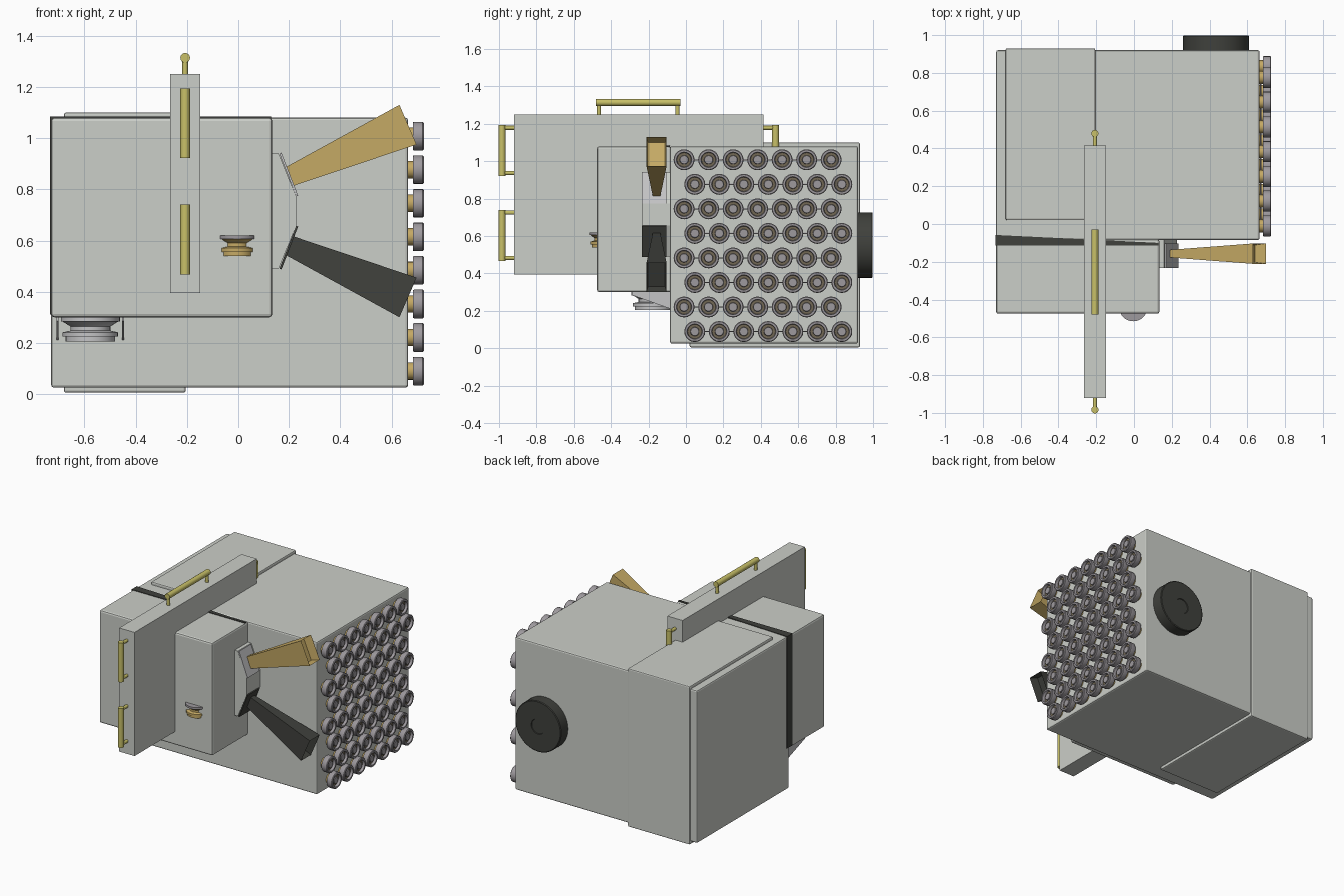
import bpy, bmesh, math
from mathutils import Matrix, Vector

old = bpy.data.objects.get("Cube")
if old:
    bpy.data.objects.remove(old, do_unlink=True)


def material(name, r, g, b):
    m = bpy.data.materials.new(name)
    m.use_nodes = True
    m.diffuse_color = (r, g, b, 1)
    m.node_tree.nodes["Principled BSDF"].inputs["Base Color"].default_value = (r, g, b, 1)
    return m


GREY = material("pale grey", .60, .62, .58)
STEEL = material("steel grey", .34, .32, .34)
SILVER = material("silver", .55, .55, .56)
DARK = material("charcoal", .05, .052, .045)
GOLD = material("gold", .56, .40, .13)
YELLOW = material("brass yellow", .58, .53, .14)
BROWN = material("dull bronze", .17, .14, .09)


def finish(name, bm, mats, smooth=False):
    bmesh.ops.recalc_face_normals(bm, faces=bm.faces)
    me = bpy.data.meshes.new(name)
    bm.to_mesh(me)
    bm.free()
    ob = bpy.data.objects.new(name, me)
    bpy.context.collection.objects.link(ob)
    for m in mats:
        me.materials.append(m)
    if smooth:
        bpy.ops.object.select_all(action='DESELECT')
        ob.select_set(True)
        bpy.context.view_layer.objects.active = ob
        bpy.ops.object.shade_smooth_by_angle(angle=math.radians(35))
    return ob


def box(name, lo, hi, mat, bevel=0):
    lo, hi = Vector(lo), Vector(hi)
    bm = bmesh.new()
    bmesh.ops.create_cube(bm, size=1)
    for v in bm.verts:
        v.co = Vector((v.co[i] * (hi - lo)[i] + (lo + hi)[i] / 2 for i in range(3)))
    ob = finish(name, bm, [mat])
    if bevel:
        mod = ob.modifiers.new("bevel", 'BEVEL')
        mod.width, mod.segments = bevel, 2
    return ob


def prism(name, points, offset, mats):
    """Extrude a flat outline along an offset."""
    bm = bmesh.new()
    face = bm.faces.new([bm.verts.new(p) for p in points])
    new = bmesh.ops.extrude_face_region(bm, geom=[face])["geom"]
    bmesh.ops.translate(bm, vec=offset, verts=[g for g in new if isinstance(g, bmesh.types.BMVert)])
    return finish(name, bm, mats)


def lathe(bm, profile, matrix, sides, slots=None):
    """Revolve (radius, height) pairs around z and place with a matrix."""
    rings = [[bm.verts.new(matrix @ Vector((r * math.cos(a), r * math.sin(a), h)))
              for a in (2 * math.pi * k / sides for k in range(sides))] for r, h in profile]
    for i, (a, b) in enumerate(zip(rings, rings[1:])):
        for k in range(sides):
            n = (k + 1) % sides
            bm.faces.new((a[k], a[n], b[n], b[k])).material_index = slots[i] if slots else 0
    bm.faces.new(rings[0][::-1])
    bm.faces.new(rings[-1]).material_index = slots[-1] if slots else 0


# Main cabinet, wrap-around cover and front housing
box("main_body", (-.73, -.085, .025), (.665, .92, 1.08), GREY, .01)
box("wrap_cover", (-.68, .02, .005), (-.205, .93, 1.1), GREY, .008)
box("front_housing", (-.73, -.475, .3), (.135, -.08, 1.08), GREY, .012)

# Dark tapering seal between the housing and the cabinet
prism("seal", [(-.734, -.115, .31), (-.734, -.058, .31), (.13, -.1, .31), (.13, -.115, .31)],
      (0, 0, .774), [DARK])

# Upright slab with four handles
box("slab", (-.265, -.92, .395), (-.148, .415, 1.25), GREY)


def handle(name, start, end, out):
    start, end, out = Vector(start), Vector(end), Vector(out)
    along = (end - start).normalized()
    bm = bmesh.new()

    def rod(p, q, r):
        m = Matrix.Translation(p) @ (q - p).to_track_quat('Z', 'Y').to_matrix().to_4x4()
        lathe(bm, [(r, 0), (r, (q - p).length)], m, 16)
    rod(start + out, end + out, .019)
    for p in (start + along * .015, end - along * .015):
        rod(p, p + out, .011)
    finish(name, bm, [YELLOW], True)


handle("top_handle", (-.207, -.48, 1.25), (-.207, -.03, 1.25), (0, 0, .064))
for label, y, out in (("front", -.92, -.064), ("back", .415, .064)):
    for level, z in (("upper", .922), ("lower", .468)):
        handle(f"{label}_{level}_handle", (-.207, y, z), (-.207, y, z + .272), (0, out, 0))

# Round wheel on the back
bm = bmesh.new()
lathe(bm, [(.175, 0), (.175, .076), (.17, .08), (.052, .08), (.05, .075)],
      Matrix.Translation((.435, .918, .552)) @ Matrix.Rotation(-math.pi / 2, 4, 'X'), 48)
finish("back_wheel", bm, [DARK], True)

# Spool knob on the housing and larger spool below it
SPOOL = [(.9, 0), (.9, .2), (1, .2), (1, .38), (.72, .45), (.72, .62), (1, .82), (1.07, .82), (1.07, 1), (.95, 1)]
for name, at, r, h, mats in (
        ("front_knob", (-.004, -.44, .54), .07, .08, [GOLD, STEEL]),
        ("lower_spool", (-.577, -.175, .205), .108, .095, [SILVER, SILVER])):
    bm = bmesh.new()
    lathe(bm, [(a * r, b * h) for a, b in SPOOL], Matrix.Translation(at), 32, [0] * 6 + [1] * 4)
    finish(name, bm, mats, True)
for name, x in (("right_gusset", -.709), ("left_gusset", -.453)):
    prism(name, [(x, -.29, .305), (x, -.29, .285), (x, -.08, .21), (x, -.08, .305)],
          (.008, 0, 0), [SILVER])

# Angled bracket with a dark lower plate and a silver upper plate
MID = .715
side = [(.13, .225), (.16, .225), (.228, .058), (.228, -.058), (.16, -.225), (.13, -.225)]
prism("horn_bracket", [(x, -.232, MID + z) for x, z in side], (0, .15, 0), [GREY])
for name, s, mat in (("upper_plate", 1, SILVER), ("lower_plate", -1, DARK)):
    plate = [(.163, .225), (.171, .228), (.236, .06), (.228, .058)]
    prism(name, [(x, -.234, MID + s * z) for x, z in plate], (0, .13, 0), [mat])

# Flaring square horns, mirrored up and down, with hollow mouths
for name, s, mat in (("upper_horn", 1, GOLD), ("lower_horn", -1, DARK)):
    bm = bmesh.new()
    small = [(.188, .172), (.215, .098)]
    large = [(.631, .415), (.698, .26)]
    rings = []
    for (a, b), w in ((small, .02), (large, .054)):
        rings.append([bm.verts.new((p[0], -.157 + y, MID + s * p[1]))
                      for p, y in ((a, -w), (a, w), (b, w), (b, -w))])
    for k in range(4):
        n = (k + 1) % 4
        bm.faces.new((rings[0][k], rings[0][n], rings[1][n], rings[1][k]))
    bm.faces.new(rings[0])
    mouth = bm.faces.new(rings[1])
    bmesh.ops.recalc_face_normals(bm, faces=bm.faces)
    bmesh.ops.inset_region(bm, faces=[mouth], thickness=.012)
    bmesh.ops.translate(bm, vec=(-.055, 0, -.023 * s), verts=mouth.verts)
    finish(name, bm, [mat])

# Staggered grid of ringed studs on the left side, with a wire along each row
STUD = [(.034, 0), (.034, .02), (.054, .02), (.056, .024), (.056, .058), (.052, .062),
        (.041, .062), (.038, .045), (.024, .045), (.022, .055), (.01, .055)]
SLOTS = [0, 1, 1, 1, 1, 1, 1, 2, 1, 1, 1]
bm = bmesh.new()
wires = bmesh.new()
turn = Matrix.Rotation(math.pi / 2, 4, 'Y')
for row in range(8):
    z, y0 = 1.008 - row * .1312, -.01 + (row % 2) * .057
    for col in range(7):
        lathe(bm, STUD, Matrix.Translation((.664, y0 + col * .131, z)) @ turn, 20, SLOTS)
    lathe(wires, [(.004, 0), (.004, .786)],
          Matrix.Translation((.672, y0, z)) @ Matrix.Rotation(-math.pi / 2, 4, 'X'), 6)
finish("side_studs", bm, [GOLD, STEEL, BROWN], True)
finish("stud_wires", wires, [STEEL])
